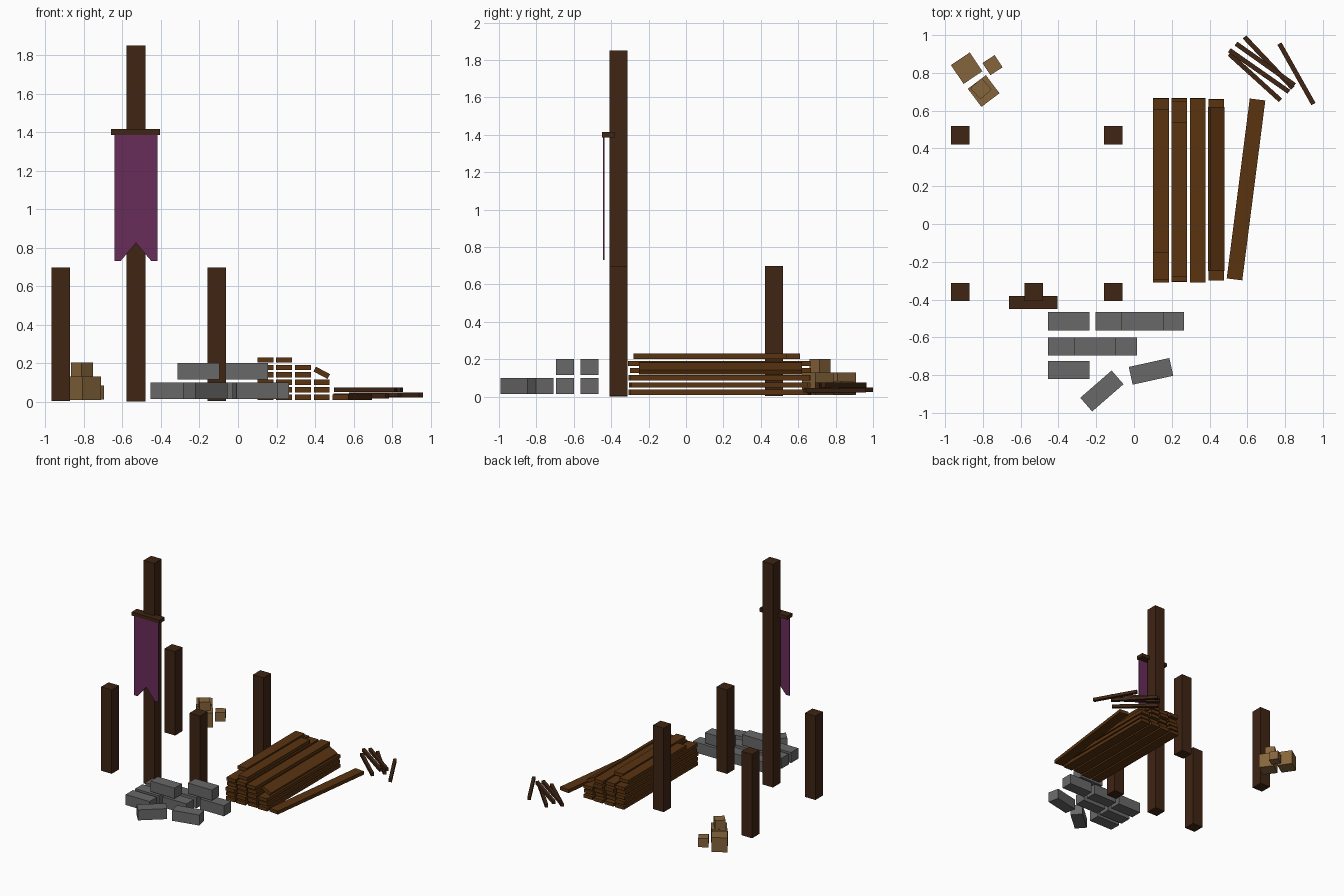
import bpy, bmesh, math, random
from mathutils import Matrix, Euler

if "Cube" in bpy.data.objects:
    bpy.data.objects.remove(bpy.data.objects["Cube"])

random.seed(4)


def material(name, rgb):
    m = bpy.data.materials.new(name)
    m.diffuse_color = (*rgb, 1)
    m.use_nodes = True
    m.node_tree.nodes["Principled BSDF"].inputs["Base Color"].default_value = m.diffuse_color
    return m


DARK = material("dark_wood", (0.05, 0.018, 0.007))
PLANK = material("plank_wood", (0.10, 0.033, 0.005))
STONE = material("stone", (0.14, 0.14, 0.14))
CRATE = material("crate_wood", (0.24, 0.13, 0.045))
CLOTH = material("purple_cloth", (0.14, 0.025, 0.10))


def finish(name, bm, mat):
    bmesh.ops.recalc_face_normals(bm, faces=bm.faces)
    me = bpy.data.meshes.new(name)
    bm.to_mesh(me)
    bm.free()
    me.materials.append(mat)
    ob = bpy.data.objects.new(name, me)
    bpy.context.collection.objects.link(ob)
    return ob


def box(name, center, size, mat, rz=0, ry=0):
    bm = bmesh.new()
    bmesh.ops.create_cube(bm, size=1, matrix=Matrix.Diagonal((*size, 1)))
    ob = finish(name, bm, mat)
    ob.location = center
    ob.rotation_euler = Euler((0, math.radians(ry), math.radians(rz)))
    return ob


# Four corner posts and the tall banner post
for x in (-0.92, -0.11):
    for y in (-0.36, 0.47):
        box("corner_post", (x, y, 0.35), (0.097, 0.097, 0.695), DARK)
box("banner_post", (-0.53, -0.36, 0.926), (0.097, 0.097, 1.848), DARK)

# Banner bar and swallow-tailed cloth
box("banner_bar", (-0.533, -0.415, 1.401), (0.255, 0.068, 0.029), DARK)
bm = bmesh.new()
outline = [(-0.642, 1.39), (-0.642, 0.73), (-0.588, 0.73 + 0.05),
           (-0.53, 0.825), (-0.472, 0.78), (-0.418, 0.73), (-0.418, 1.39)]
outline[2] = (-0.61, 0.73)
outline[4] = (-0.45, 0.73)
face = bm.faces.new([bm.verts.new((x, -0.445, z)) for x, z in outline])
ext = bmesh.ops.extrude_face_region(bm, geom=[face])
for v in ext["geom"]:
    if isinstance(v, bmesh.types.BMVert):
        v.co.y += 0.008
finish("banner_cloth", bm, CLOTH)

# Plank pile: columns of (x, layers, y range of the top plank)
W, T = 0.083, 0.028
for x, layers, top in ((0.143, 6, (-0.15, 0.61)), (0.24, 6, (-0.28, 0.54)),
                       (0.338, 5, (-0.31, 0.665)), (0.435, 3, (-0.30, 0.66))):
    for i in range(layers):
        y0, y1 = -0.31 + random.uniform(0, 0.02), 0.67 - random.uniform(0, 0.03)
        if i == layers - 1:
            y0, y1 = top
        box("plank", (x, (y0 + y1) / 2, 0.023 + 0.0387 * i),
            (W, y1 - y0, T), PLANK)
box("tilted_plank", (0.435, 0.185, 0.15), (W, 0.87, T), PLANK, ry=28)
box("loose_plank", (0.593, 0.183, 0.023), (W, 0.96, T), PLANK, rz=-7.3)

# Thin sticks: (end points, height)
for a, b, z in (((0.505, 0.90), (0.775, 0.655), 0.03),
                ((0.505, 0.92), (0.82, 0.70), 0.062),
                ((0.54, 0.955), (0.85, 0.735), 0.062),
                ((0.585, 0.99), (0.84, 0.72), 0.036),
                ((0.77, 0.955), (0.95, 0.635), 0.034)):
    dx, dy = b[0] - a[0], b[1] - a[1]
    box("stick", ((a[0] + b[0]) / 2, (a[1] + b[1]) / 2, z),
        (math.hypot(dx, dy), 0.025, 0.025), DARK,
        rz=math.degrees(math.atan2(dy, dx)))

# Small crates
for x, y, z, s, r in ((-0.886, 0.825, 0.07, 0.12, 34),
                      (-0.796, 0.704, 0.07, 0.12, 37),
                      (-0.81, 0.716, 0.166, 0.08, 42),
                      (-0.749, 0.841, 0.047, 0.077, 33)):
    box("crate", (x, y, z), (s, s, s if s > 0.1 else 0.073), CRATE, rz=r)

# Stone blocks: neat rows, second course, two fallen
for x, y, z, r in ((-0.345, -0.515, 0.057, 0), (-0.095, -0.515, 0.057, 0),
                   (0.155, -0.515, 0.057, 0), (-0.345, -0.648, 0.057, 0),
                   (-0.095, -0.648, 0.057, 0), (-0.345, -0.773, 0.057, 0),
                   (-0.205, -0.648, 0.158, 0), (0.045, -0.515, 0.158, 0),
                   (0.09, -0.78, 0.057, 12.4), (-0.17, -0.884, 0.057, 41)):
    box("stone_block", (x, y, z), (0.22, 0.096, 0.087), STONE, rz=r)
